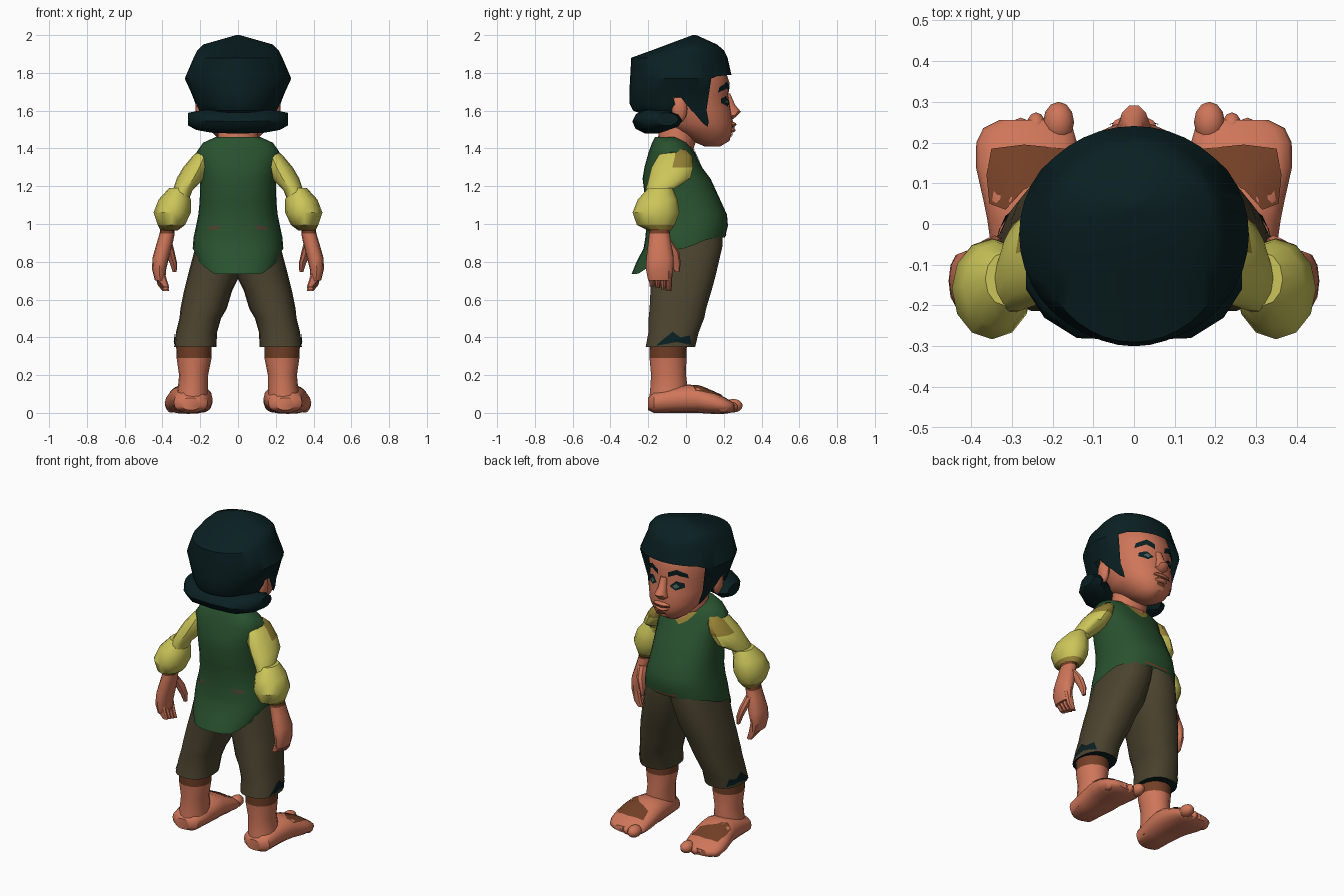
import bpy, bmesh
from math import sin, cos, pi, copysign
from mathutils import Vector
from mathutils.bvhtree import BVHTree

if "Cube" in bpy.data.objects:
    bpy.data.objects.remove(bpy.data.objects["Cube"])
parts = []


def colour(name, *rgb):
    m = bpy.data.materials.new(name)
    m.use_nodes = True
    m.diffuse_color = (*rgb, 1)
    bsdf = next(n for n in m.node_tree.nodes if n.type == 'BSDF_PRINCIPLED')
    bsdf.inputs["Base Color"].default_value = (*rgb, 1)
    bsdf.inputs["Roughness"].default_value = .9
    return m


SKIN = colour("skin", .62, .18, .1)
HAIR = colour("dark_teal", .003, .014, .016)
SHIRT = colour("green_cloth", .022, .084, .028)
SLEEVE = colour("yellow_cloth", .6, .56, .1)
TROUSER = colour("drab_cloth", .07, .056, .028)
BROWN = colour("brown", .17, .05, .02)
OLIVE = colour("olive", .3, .22, .035)
EYE = colour("grey_green", .07, .13, .1)


def finish(name, bm, mat, mirror):
    bmesh.ops.remove_doubles(bm, verts=bm.verts, dist=.0005)
    bmesh.ops.recalc_face_normals(bm, faces=bm.faces)
    me = bpy.data.meshes.new(name)
    bm.to_mesh(me)
    bm.free()
    me.materials.append(mat)
    ob = bpy.data.objects.new(name, me)
    bpy.context.collection.objects.link(ob)
    if mirror:
        ob.modifiers.new("mirror", 'MIRROR')
    parts.append(ob)
    return ob


def interp(rows, t):
    """Linear lookup in rows of (key, values...)."""
    t = min(max(t, rows[0][0]), rows[-1][0])
    for lo, hi in zip(rows, rows[1:]):
        if t <= hi[0]:
            f = (t - lo[0]) / (hi[0] - lo[0])
            return [a + (b - a) * f for a, b in zip(lo[1:], hi[1:])]


def loft(name, mat, rings, axis=2, sides=16, hem=None, power=1, mirror=True):
    """Rings of (position, min a, max a, min b, max b) along an axis; hem trims the start by angle."""
    bm = bmesh.new()
    grid = []
    for t, *_ in rings:
        row = []
        for i in range(sides):
            c, s = cos(2 * pi * i / sides), sin(2 * pi * i / sides)
            u = max(t, interp(hem, s)[0]) if hem else t
            c, s = (copysign(abs(v) ** power, v) for v in (c, s))
            a0, a1, b0, b1 = interp(rings, u)
            co = [(a0 + a1 + c * (a1 - a0)) / 2, (b0 + b1 + s * (b1 - b0)) / 2]
            co.insert(axis, u)
            row.append(bm.verts.new(co))
        grid.append(row)
    for lo, hi in zip(grid, grid[1:]):
        for i in range(sides):
            j = (i + 1) % sides
            bm.faces.new((lo[i], lo[j], hi[j], hi[i]))
    bm.faces.new(grid[-1])
    if not hem:
        bm.faces.new(grid[0])
    return finish(name, bm, mat, mirror)


def centred(rows):
    return [(z, -x, x, y0, y1) for z, x, y0, y1 in rows]


def blob(name, mat, centre, size, mirror=True):
    bm = bmesh.new()
    bmesh.ops.create_uvsphere(bm, u_segments=12, v_segments=8, radius=1)
    for v in bm.verts:
        v.co = Vector(centre) + Vector(a * b for a, b in zip(v.co, size))
    return finish(name, bm, mat, mirror)


def paint(ob, mat, rule):
    ob.data.materials.append(mat)
    for f in ob.data.polygons:
        if rule(f.center, f.normal):
            f.material_index = len(ob.data.materials) - 1


def plate(name, mat, target, outline, side="front", lift=.006):
    """Thin painted patch projected onto a part; mirrored left to right."""
    me = target.data
    tree = BVHTree.FromPolygons([v.co for v in me.vertices], [p.vertices[:] for p in me.polygons])
    axis, sign = {"front": (1, -1), "back": (1, 1), "outer": (0, -1), "top": (2, -1)}[side]
    ray = Vector((0, 0, 0))
    ray[axis] = sign
    pts = []
    for p, q in zip(outline, outline[1:] + outline[:1]):
        pts += [Vector(p), (Vector(p) + Vector(q)) / 2]
    mid = sum(pts, Vector((0, 0))) / len(pts)
    bm = bmesh.new()

    def drop(p):
        co = list(p)
        co.insert(axis, 0)
        co = Vector(co)
        hit = tree.ray_cast(co - ray * 2, ray)[0]
        return bm.verts.new((hit if hit else co) - ray * lift)
    rim, half, hub = [drop(p) for p in pts], [drop((p + mid) / 2) for p in pts], drop(mid)
    for i in range(len(pts)):
        j = (i + 1) % len(pts)
        bm.faces.new((rim[i], rim[j], half[j], half[i]))
        bm.faces.new((half[i], half[j], hub))
    return finish(name, bm, mat, True)


# Head and face
head = loft("head", SKIN, centred([
    (1.41, .05, .1, .18), (1.44, .095, .03, .23), (1.49, .14, -.06, .245), (1.53, .165, -.12, .25),
    (1.6, .18, -.16, .24), (1.68, .19, -.2, .225), (1.75, .195, -.2, .23), (1.84, .18, -.2, .2),
    (1.9, .12, -.15, .13)]), sides=24, power=.95, mirror=False)
loft("neck", SKIN, centred([(1.34, .13, -.16, .02), (1.43, .11, -.15, .05), (1.55, .1, -.14, .08)]), mirror=False)
loft("nose", SKIN, centred([(1.555, .02, .2, .25), (1.575, .042, .2, .275), (1.595, .036, .2, .293),
                            (1.63, .026, .2, .262), (1.69, .022, .2, .235)]), sides=10, mirror=False)
blob("upper_lip", SKIN, (0, .24, 1.527), (.055, .027, .014), False)
blob("lower_lip", SKIN, (0, .237, 1.497), (.045, .025, .014), False)
blob("ear", SKIN, (.198, -.035, 1.61), (.028, .042, .075))
plate("eyebrow", HAIR, head, [(.035, 1.7), (.085, 1.72), (.14, 1.695), (.135, 1.725), (.085, 1.752), (.035, 1.73)])
plate("eye_outline", HAIR, head, [(.045, 1.645), (.08, 1.622), (.125, 1.64), (.12, 1.665), (.08, 1.678)], lift=.004)
plate("iris", EYE, head, [(.063, 1.648), (.08, 1.634), (.102, 1.646), (.083, 1.662)], lift=.008)
plate("mouth_line", BROWN, head, [(0, 1.506), (.06, 1.513), (.06, 1.52), (0, 1.518)], lift=.009)
plate("chin_shadow", BROWN, head, [(0, 1.46), (.03, 1.465), (.03, 1.48), (0, 1.482)])

# Hair: a faceted cap with sideburns, and a rolled tail at the nape
loft("hair_cap", HAIR, centred([
    (1.48, .165, -.1, .23), (1.55, .188, -.14, .255), (1.6, .215, -.28, .255), (1.64, .225, -.3, .25),
    (1.7, .25, -.3, .248), (1.77, .282, -.296, .245), (1.88, .235, -.29, .22),
    (1.92, .215, -.18, .2), (1.95, .185, -.1, .165), (2, .01, .035, .055)]), sides=40, mirror=False,
    hem=[(-1, 1.57), (-.3, 1.57), (-.2, 1.67), (.04, 1.67), (.1, 1.55), (.27, 1.5),
         (.44, 1.56), (.5, 1.74), (.62, 1.78), (1, 1.79)])
loft("hair_roll", HAIR, [(0, -.285, -.08, 1.475, 1.61), (.14, -.28, -.06, 1.48, 1.61),
                         (.22, -.23, -.02, 1.495, 1.6), (.265, -.16, -.04, 1.52, 1.59)], axis=0, sides=10)

# Shirt with a long rear tail
shirt = loft("shirt", SHIRT, centred([
    (.735, .19, -.288, .1), (.8, .225, -.262, .17), (.87, .24, -.225, .2), (.93, .235, -.215, .207),
    (.99, .222, -.21, .222), (1.05, .21, -.21, .217), (1.12, .203, -.215, .185), (1.24, .2, -.23, .13),
    (1.3, .205, -.22, .085), (1.38, .22, -.198, .045),
    (1.43, .185, -.18, .01), (1.46, .12, -.165, -.03)]), sides=28, power=.85, mirror=False,
    hem=[(-1, .735), (-.8, .735), (-.6, .77), (-.4, .8), (-.25, .86), (0, .87), (.5, .92), (1, .93)])
plate("collar_olive", OLIVE, shirt, [(0, 1.33), (.05, 1.36), (.09, 1.41), (0, 1.41)], lift=.004)
plate("collar_opening", SKIN, shirt, [(0, 1.36), (.03, 1.38), (.05, 1.42), (0, 1.42)], lift=.008)
plate("back_mark", TROUSER, shirt, [(.09, .975), (.15, .965), (.16, .985), (.1, .995)], "back", .003)
plate("belly_mark", BROWN, shirt, [(0, .935), (.08, .94), (.09, .95), (0, .945)], "front", .003)

# Sleeves, forearms and hands
sleeve = loft("upper_sleeve", SLEEVE, [
    (1.13, .26, .35, -.22, -.07), (1.18, .24, .345, -.215, -.07), (1.24, .18, .325, -.2, .025),
    (1.3, .15, .29, -.185, .04), (1.36, .14, .24, -.15, .035), (1.395, .14, .2, -.12, 0)], sides=14)
paint(sleeve, OLIVE, lambda c, n: c.z > 1.32 and c.y > -.05)
puff = loft("puffed_cuff", SLEEVE, [
    (.965, .32, .41, -.2, -.08), (.995, .28, .425, -.26, -.06), (1.06, .25, .447, -.283, -.035),
    (1.13, .25, .42, -.255, -.045), (1.19, .27, .365, -.2, -.07)], sides=12)
paint(puff, OLIVE, lambda c, n: c.z < .985)
arm = loft("forearm_and_palm", SKIN, [
    (.7, .385, .44, -.2, -.075), (.76, .38, .455, -.212, -.068), (.82, .365, .453, -.21, -.065),
    (.9, .345, .43, -.2, -.08), (.95, .335, .415, -.195, -.085), (.99, .335, .41, -.19, -.09)],
    sides=12, power=.9)
paint(arm, BROWN, lambda c, n: c.z > .95)
for i in range(4):
    y, low = -.18 + .03 * i, .67 - .008 * i
    loft("finger", SKIN, [(low, .365, .4, y - .012, y + .012), (low + .03, .375, .425, y - .016, y + .016),
                          (.75, .39, .445, y - .017, y + .017)], sides=8)
loft("thumb", SKIN, [(.745, .325, .345, -.06, -.035), (.79, .322, .36, -.075, -.028),
                     (.85, .335, .385, -.1, -.035), (.91, .35, .4, -.13, -.075)], sides=8)

# Cropped trousers
trousers = loft("trouser_leg", TROUSER, [
    (.35, .115, .338, -.215, .05), (.43, .11, .328, -.2, .07), (.5, .09, .31, -.2, .098),
    (.55, .06, .305, -.195, .108), (.65, .03, .285, -.19, .138), (.73, -.01, .265, -.19, .16),
    (.88, -.04, .225, -.2, .195), (.95, -.05, .2, -.19, .195)], sides=18, power=.85)
paint(trousers, HAIR, lambda c, n: n.z < -.9)
plate("cuff_patch", HAIR, trousers, [(-.16, .355), (-.12, .39), (-.07, .43), (-.03, .4), (.02, .41),
                                     (.03, .36), (-.05, .375)], "outer")

# Shins and bare feet
shin = loft("shin", SKIN, [
    (.03, .16, .335, -.2, 0), (.12, .158, .32, -.19, .01), (.2, .158, .312, -.185, 0),
    (.29, .14, .325, -.193, .002), (.37, .14, .328, -.195, .005)])
paint(shin, BROWN, lambda c, n: c.z > .29)
foot = loft("foot", SKIN, [
    (-.2, .2, .3, .015, .08), (-.17, .16, .34, 0, .11), (-.06, .145, .35, 0, .14), (.01, .135, .36, 0, .15),
    (.06, .135, .37, 0, .147), (.14, .135, .388, -.005, .115), (.2, .14, .387, -.005, .085),
    (.235, .15, .37, 0, .065), (.255, .18, .33, .01, .05)], axis=1, power=.85)
plate("foot_patch", BROWN, foot, [(.17, .185), (.27, .195), (.35, .185), (.362, .12), (.355, .05),
                                  (.315, .035), (.27, .085), (.18, .12)], "top", .005)
blob("big_toe", SKIN, (.185, .25, .038), (.038, .05, .036))
for i in range(4):
    blob("small_toe", SKIN, (.24 + .038 * i, .237 - .013 * i, .03), (.025, .037, .029))

# Soft shading that keeps hard edges
bpy.ops.object.select_all(action='DESELECT')
for ob in parts:
    ob.select_set(True)
bpy.context.view_layer.objects.active = parts[0]
bpy.ops.object.shade_smooth_by_angle(angle=.7)
